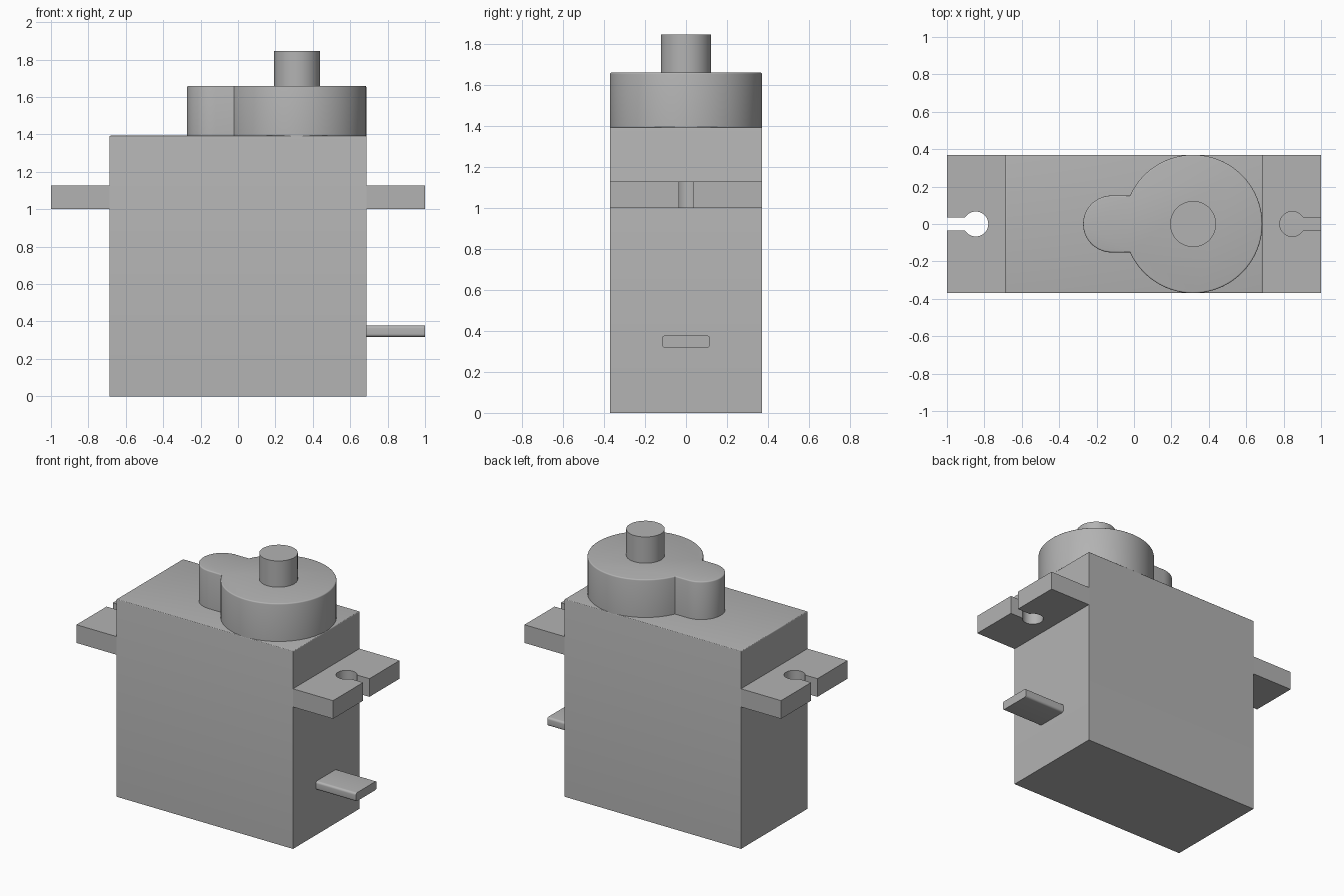
import bpy, bmesh
from math import sin, cos, pi, asin, acos, sqrt, radians
from mathutils import Matrix

cube = bpy.data.objects.get("Cube")
if cube:
    bpy.data.objects.remove(cube, do_unlink=True)

grey = bpy.data.materials.new("plain grey")
grey.use_nodes = True
COLOUR = (0.45, 0.45, 0.45, 1)
grey.diffuse_color = COLOUR
grey.node_tree.nodes["Principled BSDF"].inputs["Base Color"].default_value = COLOUR

HALF_X, HALF_Y, TOP = 0.688, 0.37, 1.393
SHAFT_X = 0.316


def arc(cx, cy, r, start, end, steps):
    """Points along an arc, both ends included."""
    angles = [start + (end - start) * i / steps for i in range(steps + 1)]
    return [(cx + r * cos(a), cy + r * sin(a)) for a in angles]


def rectangle(x0, x1, y0, y1):
    return [(x0, y0), (x1, y0), (x1, y1), (x0, y1)]


def prism(name, outline, z0, z1, top_bevel=0, matrix=None):
    """Extrude a flat outline upward, optionally rounding its top rim."""
    bm = bmesh.new()
    base = bm.faces.new([bm.verts.new((x, y, z0)) for x, y in outline])
    moved = bmesh.ops.extrude_face_region(bm, geom=[base], use_keep_orig=True)
    bmesh.ops.translate(bm, vec=(0, 0, z1 - z0),
                        verts=[g for g in moved["geom"] if isinstance(g, bmesh.types.BMVert)])
    if top_bevel:
        rim = [e for e in bm.edges if all(abs(v.co.z - z1) < 1e-5 for v in e.verts)]
        bmesh.ops.bevel(bm, geom=rim, offset=top_bevel, segments=3, profile=0.5, affect='EDGES')
    if matrix:
        bm.transform(matrix)
    bmesh.ops.recalc_face_normals(bm, faces=bm.faces)
    mesh = bpy.data.meshes.new(name)
    bm.to_mesh(mesh)
    bm.free()
    mesh.materials.append(grey)
    obj = bpy.data.objects.new(name, mesh)
    bpy.context.collection.objects.link(obj)
    bpy.ops.object.select_all(action='DESELECT')
    obj.select_set(True)
    bpy.context.view_layer.objects.active = obj
    bpy.ops.object.shade_smooth_by_angle(angle=radians(35))
    return obj


# Main case
prism("case", rectangle(-HALF_X, HALF_X, -HALF_Y, HALF_Y), 0, TOP, top_bevel=0.007)

# Gear housing: a large disc merged with a small round-ended lobe
big, small, lobe_x = HALF_Y, 0.152, -0.12
meet = pi - asin(small / big)
housing = arc(SHAFT_X, 0, big, -meet, meet, 72) + arc(lobe_x, 0, small, pi / 2, 3 * pi / 2, 28)
prism("gear_housing", housing, TOP - 0.004, 1.66, top_bevel=0.008)

# Output shaft
prism("output_shaft", arc(SHAFT_X, 0, 0.123, 0, 2 * pi, 48)[:-1], 1.65, 1.845)

# Mounting ears with an open keyhole slot
hole_x, hole_r, slot = 0.846, 0.067, 0.035
gap = asin(slot / hole_r)
ear = [(HALF_X, -HALF_Y), (1, -HALF_Y), (1, -slot)]
ear += arc(hole_x, 0, hole_r, 2 * pi - gap, gap, 36)
ear += [(1, slot), (1, HALF_Y), (HALF_X, HALF_Y)]
for side, sign in (("left", 1), ("right", -1)):
    prism(side + "_mounting_ear", [(sign * x, y) for x, y in ear], 1.0, 1.128)

# Flat cable: rounded cross-section pushed out along x
half_w, half_h, r = 0.116, 0.03, 0.015
section = []
for i, (sx, sy) in enumerate([(1, 1), (-1, 1), (-1, -1), (1, -1)]):
    section += arc(sx * (half_w - r), sy * (half_h - r), r, i * pi / 2, (i + 1) * pi / 2, 6)
along_x = Matrix(((0, 0, 1, 0), (1, 0, 0, 0), (0, 1, 0, 0.348), (0, 0, 0, 1)))
prism("cable", section, HALF_X - 0.01, 1.0, matrix=along_x)
